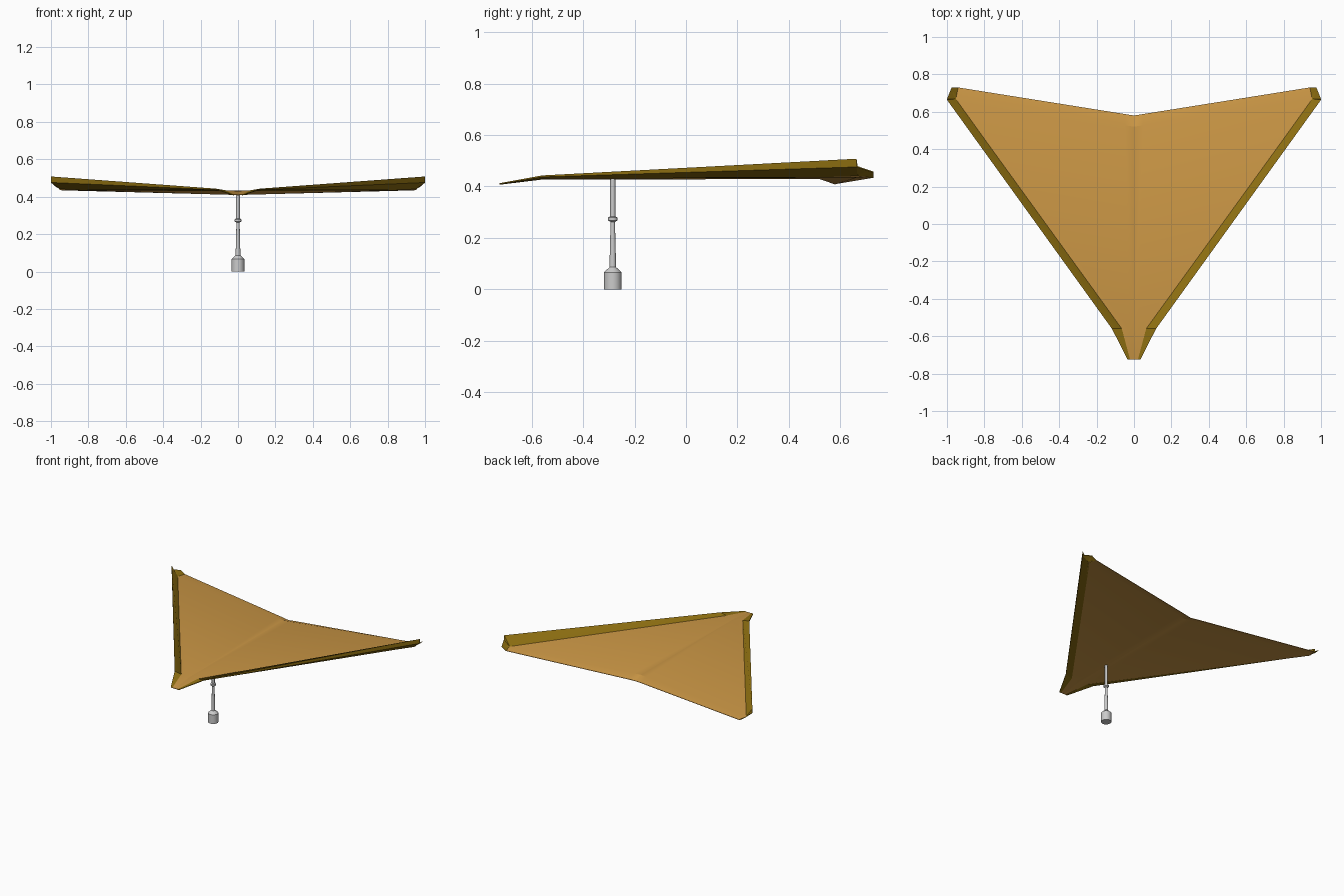
import bpy, bmesh, math
from mathutils import Vector

if "Cube" in bpy.data.objects:
    bpy.data.objects.remove(bpy.data.objects["Cube"])


def material(name, rgb):
    m = bpy.data.materials.new(name)
    m.diffuse_color = (*rgb, 1)
    m.use_nodes = True
    m.node_tree.nodes["Principled BSDF"].inputs["Base Color"].default_value = m.diffuse_color
    return m


orange = material("sail_orange", (0.60, 0.31, 0.06))
ochre = material("edge_ochre", (0.29, 0.17, 0.006))


def make(name, rows, mat, closed=False):
    # Skin a list of equal-length section rows, mirrored across x
    bm = bmesh.new()
    n = len(rows[0])
    for s in (1, -1):
        vs = [[bm.verts.new((s * x, y, z)) for x, y, z in r] for r in rows]
        for a, b in zip(vs, vs[1:]):
            for i in range(n if closed else n - 1):
                j = (i + 1) % n
                bm.faces.new((a[i], a[j], b[j], b[i]))
        bm.faces.new(vs[0])
        bm.faces.new(vs[-1])
    bmesh.ops.remove_doubles(bm, verts=bm.verts, dist=0.0002)
    bmesh.ops.recalc_face_normals(bm, faces=bm.faces)
    finish(name, bm, mat, 12)


def finish(name, bm, mat, angle):
    me = bpy.data.meshes.new(name)
    bm.to_mesh(me)
    bm.free()
    ob = bpy.data.objects.new(name, me)
    bpy.context.collection.objects.link(ob)
    if mat:
        me.materials.append(mat)
    bpy.ops.object.select_all(action='DESELECT')
    bpy.context.view_layer.objects.active = ob
    ob.select_set(True)
    bpy.ops.object.shade_smooth_by_angle(angle=math.radians(angle))


# Stations nose to trailing edge: keel, then inner edge of the rail
keel = [(0, -.725, .410), (0, -.56, .430), (0, .52, .432), (0, .58, .411)]
inner = [(.022, -.725, .411), (.066, -.56, .434), (.955, .67, .440), (.94, .73, .437)]

# Thin sail: top row runs outwards, underside row runs back
T = Vector((0, 0, .003))
sail = []
for k, e in zip(keel, inner):
    k, e = Vector(k), Vector(e)
    fold = k.lerp(e, .05 if k.y > -.5 else .4) + Vector((0, 0, .001))
    sail.append([k, fold, e, e - T, fold - T, k - T])
make("sail", sail, orange, closed=True)

# Raised leading edge rail: inner, lip top, side bottom, under edge
rail = [
    [(.021, -.725, .411), (.034, -.725, .413), (.034, -.725, .409), (.021, -.725, .407)],
    [(.065, -.56, .434), (.118, -.56, .443), (.118, -.56, .437), (.065, -.56, .430)],
    [(.954, .668, .441), (1.0, .664, .508), (1.0, .664, .476), (.945, .668, .435)],
    [(.954, .670, .441), (1.0, .668, .479), (1.0, .668, .475), (.945, .670, .435)],
    [(.94, .73, .437), (.975, .73, .458), (.975, .73, .454), (.94, .73, .433)],
]
make("leading_edge_rail", rail, ochre, closed=True)

# Turned display post with weighted foot and collar
profile = [(0, 0), (.034, 0), (.034, .066), (.013, .086), (.0085, .262), (.018, .268),
           (.018, .279), (.010, .284), (.010, .430), (0, .430)]
bm = bmesh.new()
vs = [bm.verts.new((r, 0, z)) for r, z in profile]
es = [bm.edges.new(p) for p in zip(vs, vs[1:])]
bmesh.ops.spin(bm, geom=vs + es, cent=(0, 0, 0), axis=(0, 0, 1),
               angle=math.tau, steps=24)
bmesh.ops.remove_doubles(bm, verts=bm.verts, dist=0.0001)
bmesh.ops.recalc_face_normals(bm, faces=bm.faces)
bmesh.ops.translate(bm, verts=bm.verts, vec=(0, -.285, 0))
finish("display_post", bm, None, 30)
